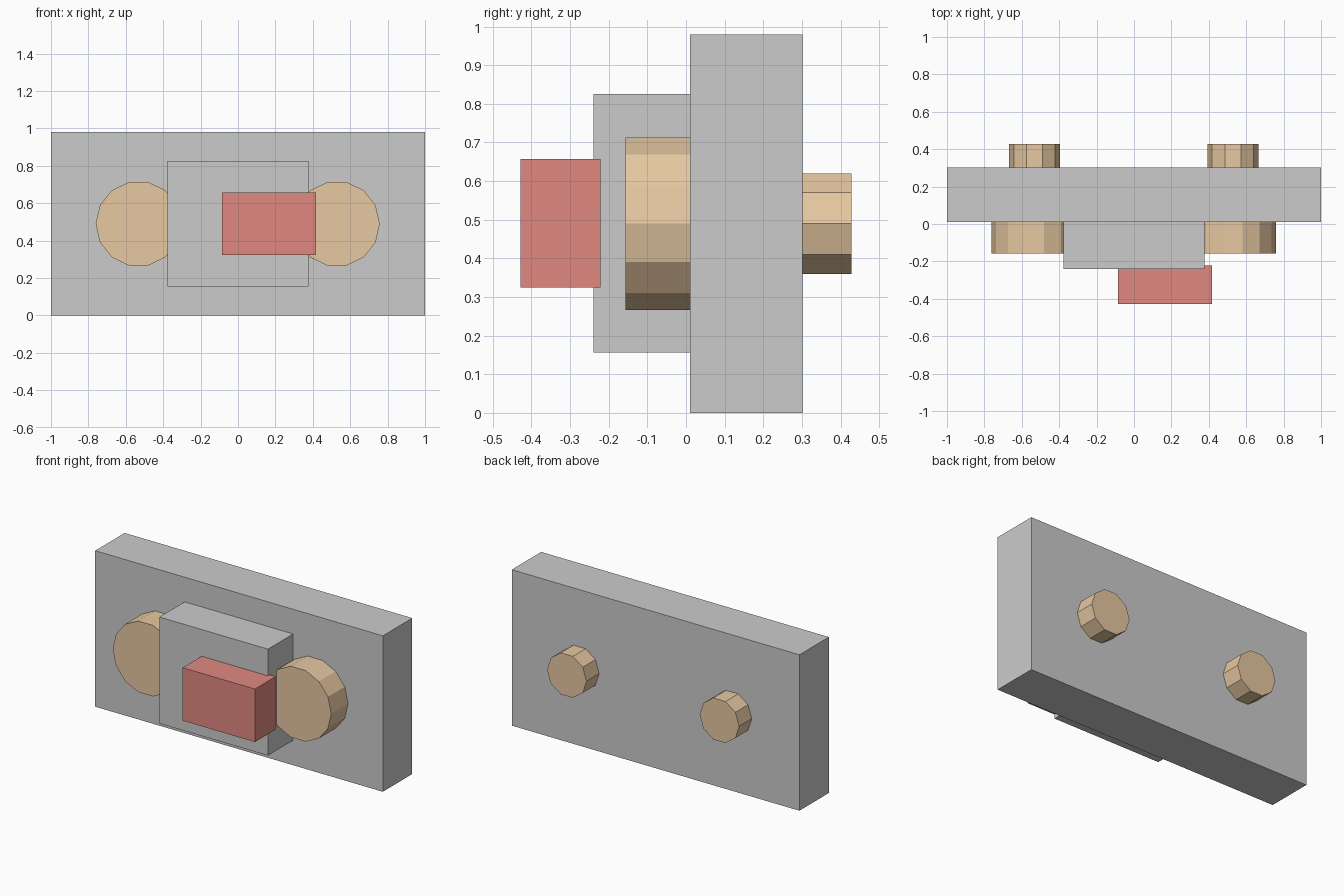
import bpy
import bmesh
from math import cos, sin, tau

if "Cube" in bpy.data.objects:
    bpy.data.objects.remove(bpy.data.objects["Cube"])


def material(name, rgb):
    mat = bpy.data.materials.new(name)
    mat.diffuse_color = (*rgb, 1)
    mat.use_nodes = True
    mat.node_tree.nodes["Principled BSDF"].inputs["Base Color"].default_value = mat.diffuse_color
    return mat


def extrude_profile(name, points, y0, y1, mat=None):
    """Extrude an XZ outline from y0 back to y1."""
    bm = bmesh.new()
    face = bm.faces.new([bm.verts.new((x, y0, z)) for x, z in points])
    new = bmesh.ops.extrude_face_region(bm, geom=[face], use_keep_orig=True)["geom"]
    verts = [v for v in new if isinstance(v, bmesh.types.BMVert)]
    bmesh.ops.translate(bm, verts=verts, vec=(0, y1 - y0, 0))
    bmesh.ops.recalc_face_normals(bm, faces=bm.faces)
    mesh = bpy.data.meshes.new(name)
    bm.to_mesh(mesh)
    bm.free()
    if mat:
        mesh.materials.append(mat)
    obj = bpy.data.objects.new(name, mesh)
    bpy.context.collection.objects.link(obj)
    return obj


def box(name, x0, x1, y0, y1, z0, z1, mat=None):
    return extrude_profile(name, [(x0, z0), (x1, z0), (x1, z1), (x0, z1)], y0, y1, mat)


def disc(name, cx, cz, radius, sides, y0, y1, mat):
    angles = [tau * i / sides for i in range(sides)]
    points = [(cx + radius * cos(a), cz + radius * sin(a)) for a in angles]
    return extrude_profile(name, points, y0, y1, mat)


tan = material("tan", (0.8, 0.58, 0.36))
red = material("red", (0.75, 0.25, 0.22))
light = material("light_grey", (0.8, 0.79, 0.78))

# Backing plate, raised block and offset red button
box("back_plate", -1, 1, 0.01, 0.302, 0, 0.98)
box("centre_block", -0.378, 0.376, -0.24, 0.01, 0.156, 0.825, light)
box("red_button", -0.085, 0.417, -0.428, -0.221, 0.324, 0.657, red)

# Front knobs and rear pegs on both sides
for side, x in (("left", -0.532), ("right", 0.529)):
    disc(side + "_knob", x, 0.49, 0.229, 14, -0.157, 0.01, tan)
    disc(side + "_rear_peg", x, 0.49, 0.137, 10, 0.302, 0.428, tan)
